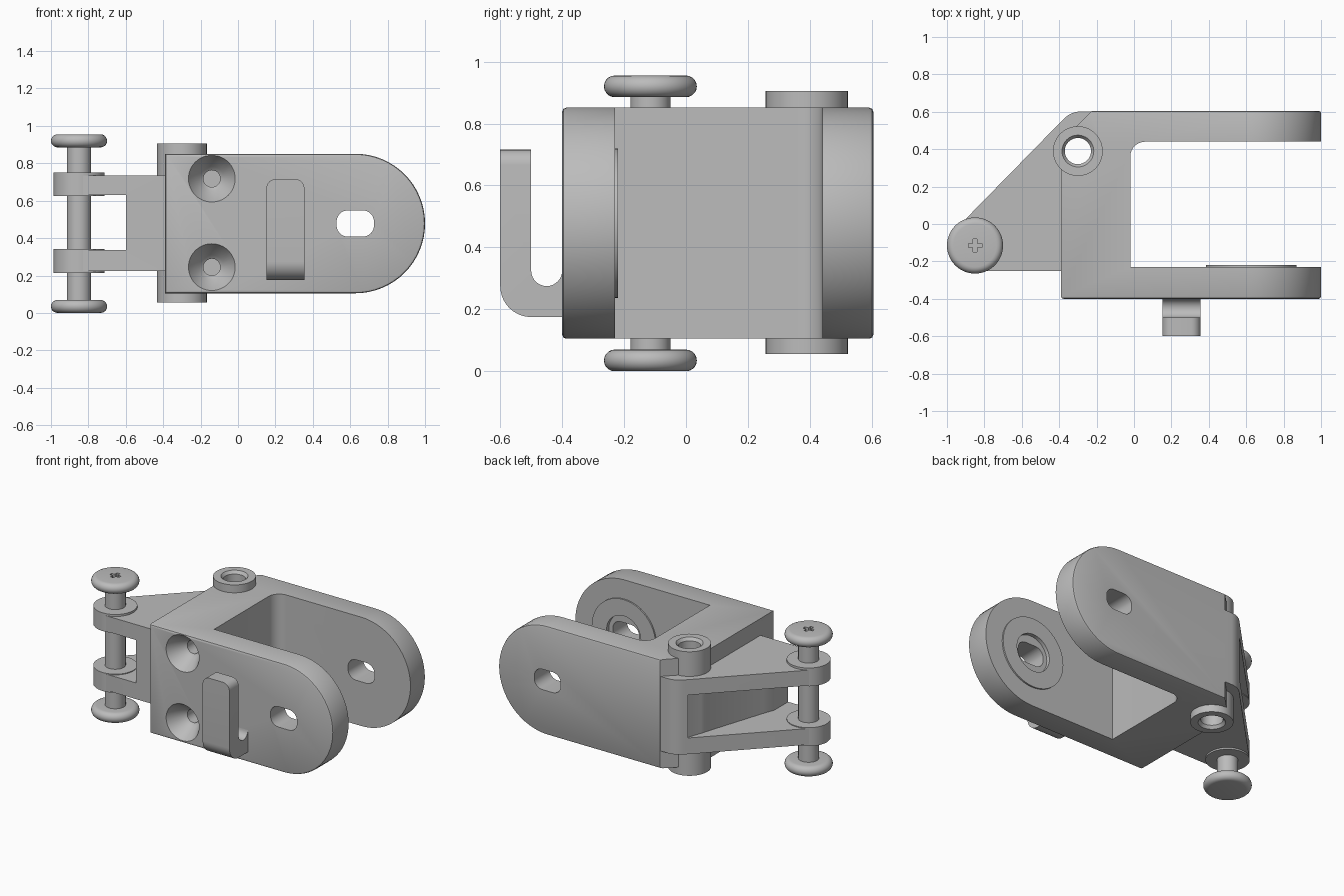
import bpy, bmesh
from math import sin, cos, pi, radians

cube = bpy.data.objects.get("Cube")
if cube:
    bpy.data.objects.remove(cube, do_unlink=True)

GREY = (0.5, 0.5, 0.5, 1)
grey = bpy.data.materials.new("plain grey")
grey.use_nodes = True
grey.diffuse_color = GREY
grey.node_tree.nodes["Principled BSDF"].inputs["Base Color"].default_value = GREY


def place(a, b, h, axis):
    return {"X": (h, a, b), "Y": (a, h, b), "Z": (a, b, h)}[axis]


def arc(ca, cb, r, start, end, n=10):
    angles = [radians(start + (end - start) * i / n) for i in range(n + 1)]
    return [(ca + r * cos(t), cb + r * sin(t)) for t in angles]


def finish(name, bm):
    bmesh.ops.recalc_face_normals(bm, faces=bm.faces)
    mesh = bpy.data.meshes.new(name)
    bm.to_mesh(mesh)
    bm.free()
    mesh.materials.append(grey)
    ob = bpy.data.objects.new(name, mesh)
    bpy.context.collection.objects.link(ob)
    return ob


def prism(name, outline, axis, lo, hi, bevel_rule=None, bevel=0.01, segments=2):
    """Extrude an outline along an axis, optionally bevelling chosen edges."""
    bm = bmesh.new()
    low, high = ([bm.verts.new(place(a, b, h, axis)) for a, b in outline] for h in (lo, hi))
    bm.faces.new(low)
    bm.faces.new(high)
    for i in range(len(low)):
        bm.faces.new((low[i - 1], low[i], high[i], high[i - 1]))
    bmesh.ops.recalc_face_normals(bm, faces=bm.faces)
    if bevel_rule:
        edges = [e for e in bm.edges if bevel_rule(e.verts[0].co, e.verts[1].co)]
        bmesh.ops.bevel(bm, geom=edges, offset=bevel, segments=segments,
                        profile=0.5, affect="EDGES")
    return finish(name, bm)


def lathe(name, profile, axis, ca, cb, base=0, n=48):
    """Revolve (radius, height) points that start and end on the axis."""
    bm = bmesh.new()
    rings = []
    for r, h in profile:
        count = n if r > 0 else 1
        rings.append([bm.verts.new(place(ca + r * cos(2 * pi * i / n),
                                         cb + r * sin(2 * pi * i / n), base + h, axis))
                      for i in range(count)])
    for p, q in zip(rings, rings[1:]):
        for i in range(n):
            j = (i + 1) % n
            if len(p) == 1:
                bm.faces.new((p[0], q[i], q[j]))
            elif len(q) == 1:
                bm.faces.new((p[i], q[0], p[j]))
            else:
                bm.faces.new((p[i], q[i], q[j], p[j]))
    return finish(name, bm)


def cylinder(name, r, lo, hi, axis, ca, cb):
    return lathe(name, [(0, lo), (r, lo), (r, hi), (0, hi)], axis, ca, cb)


def combine(target, other, operation):
    mod = target.modifiers.new("combine", "BOOLEAN")
    mod.operation, mod.solver, mod.object = operation, "EXACT", other
    bpy.context.view_layer.objects.active = target
    bpy.ops.object.modifier_apply(modifier=mod.name)
    bpy.data.objects.remove(other, do_unlink=True)


def smooth(ob):
    bpy.ops.object.select_all(action="DESELECT")
    ob.select_set(True)
    bpy.context.view_layer.objects.active = ob
    bpy.ops.object.shade_smooth_by_angle(angle=radians(30))


MID = 0.478           # mid height of the clamp
PIN = (-0.85, -0.115)
BOSS = (-0.3, 0.39)

# Clamp body: rounded side profile crossed with a U-shaped plan
side = [(-0.39, 0.105), *arc(0.627, MID, 0.373, -90, 90, 32), (-0.39, 0.851)]
body = prism("clamp_body", side, "Y", -0.4, 0.605,
             lambda p, q: abs(p.y - q.y) < 1e-4, 0.013)
plan = [(1.1, -0.5), (1.1, -0.23), (-0.02, -0.23), *arc(0.06, 0.36, 0.08, 180, 90),
        (1.1, 0.44), (1.1, 0.7), (-0.13, 0.7), (-0.5, 0.33), (-0.5, -0.5)]
combine(body, prism("plan", plan, "Z", 0, 1), "INTERSECT")

# Hinge bracket: two tapering plates joined by a web
hinge = [(-0.2, -0.25), *arc(*PIN, 0.135, 270, 135, 20),
         *arc(-0.28, 0.467, 0.135, 135, 90), (-0.2, 0.602)]
bracket = prism("bracket", hinge, "Z", 0.225, 0.736)
gap = [(-1.1, -0.4), (-0.6, -0.4), (-0.6, -0.1), (-0.57, -0.02),
       (-0.39, 0.535), (-0.5, 0.7), (-1.1, 0.7)]
combine(bracket, prism("gap", gap, "Z", 0.336, 0.63), "DIFFERENCE")
combine(body, bracket, "UNION")

# Upright boss with a chamfered through hole
combine(body, cylinder("boss", 0.133, 0.055, 0.905, "Z", *BOSS), "UNION")
bore = [(0, 0.04), (0.085, 0.04), (0.085, 0.055), (0.07, 0.075),
        (0.07, 0.885), (0.085, 0.905), (0.085, 0.92), (0, 0.92)]
combine(body, lathe("bore", bore, "Z", *BOSS), "DIFFERENCE")

# Raised washer face inside the front arm, with a shallow recess
combine(body, cylinder("washer_face", 0.242, -0.26, -0.22, "Y", 0.627, MID), "UNION")
combine(body, cylinder("recess", 0.13, -0.245, -0.2, "Y", 0.627, MID), "DIFFERENCE")

# Rounded slot through both arms
slot = []
for sx, sz, start in ((1, 1, 0), (-1, 1, 90), (-1, -1, 180), (1, -1, 270)):
    slot += arc(0.627 + sx * 0.04, MID + sz * 0.01, 0.06, start, start + 90, 8)
combine(body, prism("slot", slot, "Y", -0.7, 0.8), "DIFFERENCE")

# Countersunk screw holes in the front
sink = [(0, -0.02), (0.125, -0.02), (0.125, 0), (0.065, 0.1),
        (0.045, 0.115), (0.045, 0.25), (0, 0.25)]
for z in (0.245, 0.718):
    combine(body, lathe("screw_hole", sink, "Y", -0.14, z, -0.4), "DIFFERENCE")
smooth(body)

# Collars around the hinge pin
for name, lo, hi in (("lower_collar", 0.214, 0.341), ("upper_collar", 0.625, 0.75)):
    smooth(cylinder(name, 0.137, lo, hi, "Z", *PIN))

# Hinge pin with a rounded head at each end and a cross recess on top
rod = [(0, 0), *arc(0.115, 0.035, 0.035, -90, 90), (0.065, 0.07),
       (0.065, 0.885), *arc(0.115, 0.92, 0.035, -90, 90), (0, 0.955)]
pin = lathe("hinge_pin", rod, "Z", *PIN)
for w, d in ((0.036, 0.011), (0.011, 0.036)):
    bar = [(PIN[0] + sx * w, PIN[1] + sy * d)
           for sx, sy in ((-1, -1), (1, -1), (1, 1), (-1, 1))]
    combine(pin, prism("cross_bar", bar, "Z", 0.93, 1), "DIFFERENCE")
smooth(pin)

# Upturned hook on the front
hook = [(-0.39, 0.175), *arc(-0.5, 0.275, 0.1, 270, 180), (-0.6, 0.716), (-0.5, 0.716),
        *arc(-0.45, 0.325, 0.05, 180, 360, 16), (-0.39, 0.325)]
smooth(prism("front_hook", hook, "X", 0.152, 0.355,
             lambda p, q: min(p.z, q.z) > 0.71 and abs(p.x - q.x) < 1e-4, 0.05, 6))
